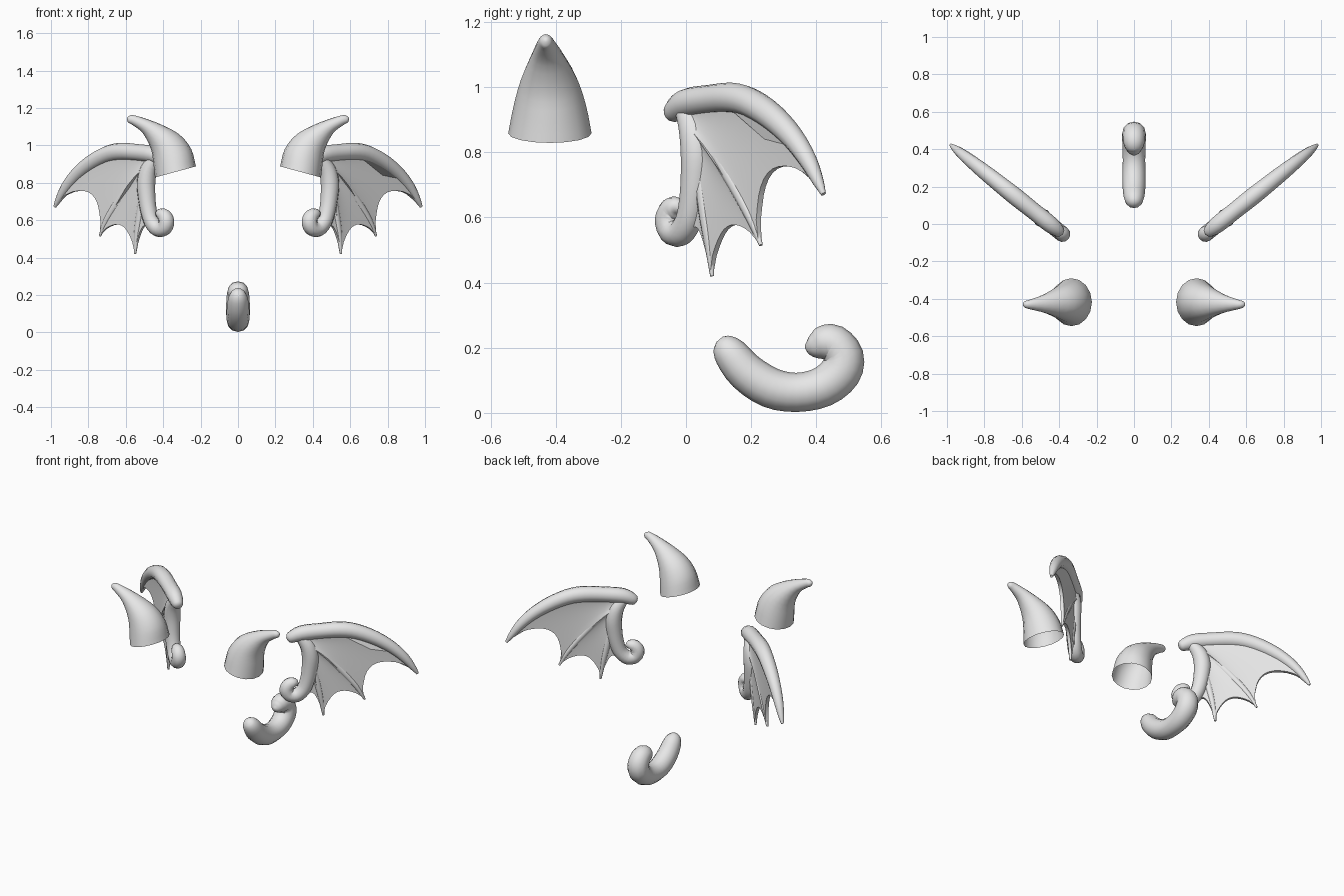
import bpy, bmesh, math
from mathutils import Vector

if "Cube" in bpy.data.objects:
    bpy.data.objects.remove(bpy.data.objects["Cube"])

GREY = bpy.data.materials.new("plain_grey")
GREY.diffuse_color = (0.8, 0.8, 0.8, 1)
GREY.use_nodes = True
GREY.node_tree.nodes["Principled BSDF"].inputs["Base Color"].default_value = GREY.diffuse_color


def smooth_path(pts, steps=3):
    """Catmull-Rom subdivision of tuples of any length."""
    vs = [Vector(p) for p in pts]
    vs = [vs[0] * 2 - vs[1]] + vs + [vs[-1] * 2 - vs[-2]]
    out = []
    for a, b, c, d in zip(vs, vs[1:], vs[2:], vs[3:]):
        for i in range(steps):
            t = i / steps
            out.append(0.5 * (2 * b + (c - a) * t + (2 * a - 5 * b + 4 * c - d) * t * t
                              + (3 * b - a - 3 * c + d) * t ** 3))
    return out + [vs[-2]]


def loft(name, rings, cap_start=True, mirror=False, angle=60):
    """Skin closed rings of points."""
    bm = bmesh.new()
    loops = [[bm.verts.new(p) for p in r] for r in rings]
    n = len(loops[0])
    for a, b in zip(loops, loops[1:]):
        for i in range(n):
            bm.faces.new((a[i], a[(i + 1) % n], b[(i + 1) % n], b[i]))
    if cap_start:
        bm.faces.new(loops[0])
    bm.faces.new(loops[-1])
    bmesh.ops.recalc_face_normals(bm, faces=bm.faces)
    me = bpy.data.meshes.new(name)
    bm.to_mesh(me)
    bm.free()
    me.materials.append(GREY)
    ob = bpy.data.objects.new(name, me)
    bpy.context.collection.objects.link(ob)
    bpy.ops.object.select_all(action='DESELECT')
    ob.select_set(True)
    bpy.context.view_layer.objects.active = ob
    bpy.ops.object.shade_smooth_by_angle(angle=math.radians(angle))
    if mirror:
        ob.modifiers.new("mirror", 'MIRROR').use_mirror_merge = False
    return ob


def ring(c, a, b, n=12):
    return [c + a * math.cos(2 * math.pi * i / n) + b * math.sin(2 * math.pi * i / n)
            for i in range(n)]


def tube(name, path, place, normal, mirror=False, n=12):
    """Round tube along (y, z, radius) points lying in a plane."""
    pts = smooth_path(path)
    cs = [place(p[0], p[1]) for p in pts]
    rings = []
    for i, c in enumerate(cs):
        t = (cs[min(i + 1, len(cs) - 1)] - cs[max(i - 1, 0)]).normalized()
        r = max(pts[i][2], 0.003)
        rings.append(ring(c, normal * r, t.cross(normal) * r, n))
    return loft(name, rings, mirror=mirror)


# Horns: (inner x, z), (outer x, z), half depth, y; open at the base
horn = [(.225, .888, .444, .829, .128, -.418), (.25, .98, .452, .90, .112, -.418),
        (.315, 1.06, .465, .98, .088, -.42), (.43, 1.12, .508, 1.064, .052, -.425),
        (.55, 1.16, .56, 1.107, .026, -.43), (.582, 1.158, .586, 1.122, .017, -.43),
        (.594, 1.148, .594, 1.138, .005, -.43)]
rings = []
for x0, z0, x1, z1, d, y in smooth_path(horn):
    p, q = Vector((x0, y, z0)), Vector((x1, y, z1))
    rings.append(ring((p + q) / 2, (q - p) / 2, Vector((0, d, 0)), 16))
loft("horn", rings, cap_start=False, mirror=True)

# Tail: hooked tube in the middle plane
tube("tail", [(.103, .226, .012), (.112, .215, .034), (.135, .185, .052), (.185, .125, .06),
              (.26, .077, .062), (.34, .063, .06), (.42, .08, .062), (.474, .125, .064),
              (.483, .175, .062), (.452, .214, .058), (.42, .214, .053), (.398, .208, .042),
              (.378, .205, .027), (.366, .205, .006)],
     lambda y, z: Vector((0, y, z)), Vector((1, 0, 0)))

# Wings lie in a slanted vertical plane
SLOPE = 1.255
wing_normal = Vector((1, -SLOPE, 0)).normalized()


def wing(y, z):
    return Vector((.40 + (y + .04) * SLOPE, y, z))


arm = [(-.052, .915, .012), (-.042, .922, .032), (0, .95, .045), (.07, .962, .045),
       (.14, .967, .047), (.2, .952, .045), (.27, .905, .041), (.33, .843, .035),
       (.375, .775, .028), (.405, .712, .018), (.422, .672, .008)]
finger_a = [(.015, .9, .02), (.085, .81, .025), (.15, .70, .022), (.2, .6, .017), (.23, .515, .006)]
finger_b = [(.01, .88, .02), (.04, .75, .024), (.062, .6, .021), (.073, .51, .015), (.08, .42, .006)]
stem = [(-.005, .93, .03), (.022, .87, .045), (.033, .80, .05), (.03, .72, .047), (.022, .65, .044),
        (.008, .59, .042), (-.018, .553, .042), (-.045, .56, .042), (-.054, .595, .042),
        (-.043, .625, .038), (-.025, .63, .03), (-.015, .62, .01)]
tube("wing_arm", arm, wing, wing_normal, True)
tube("wing_finger_outer", finger_a, wing, wing_normal, True, 8)
tube("wing_finger_inner", finger_b, wing, wing_normal, True, 8)
tube("wing_curled_stem", stem, wing, wing_normal, True)


def along(path, t):
    """Point at the fraction t of a polyline's length."""
    pts = [Vector(p[:2]) for p in path]
    lens = [(b - a).length for a, b in zip(pts, pts[1:])]
    d = t * sum(lens)
    for a, b, ln in zip(pts, pts[1:], lens):
        if d <= ln:
            return a.lerp(b, d / ln)
        d -= ln
    return pts[-1]


def membrane(name, edge0, edge1, scallop):
    """Thin skin between two bones, scalloped at the free edge."""
    rings = []
    for i in range(13):
        s = i / 12
        bow = math.sin(math.pi * s) ** .6 if 0 < i < 12 else 0
        front, back = [], []
        for j in range(11):
            t = (0.02 + .96 * j / 10) * (1 - scallop * bow)
            p = along(edge0, t).lerp(along(edge1, t), s)
            th = .006 + .016 * (1 - bow) * (1 - t) + .012 * (1 - t)
            front.append(wing(*p) + wing_normal * th)
            back.append(wing(*p) - wing_normal * th)
        rings.append(front + back[::-1])
    loft(name, rings, mirror=True)


stem_edge = [(.01, .89), (.03, .75), (.02, .62), (.0, .53)]
membrane("wing_skin_outer", arm[2:], finger_a, .30)
membrane("wing_skin_middle", finger_a, finger_b, .22)
membrane("wing_skin_inner", finger_b, stem_edge, .2)
